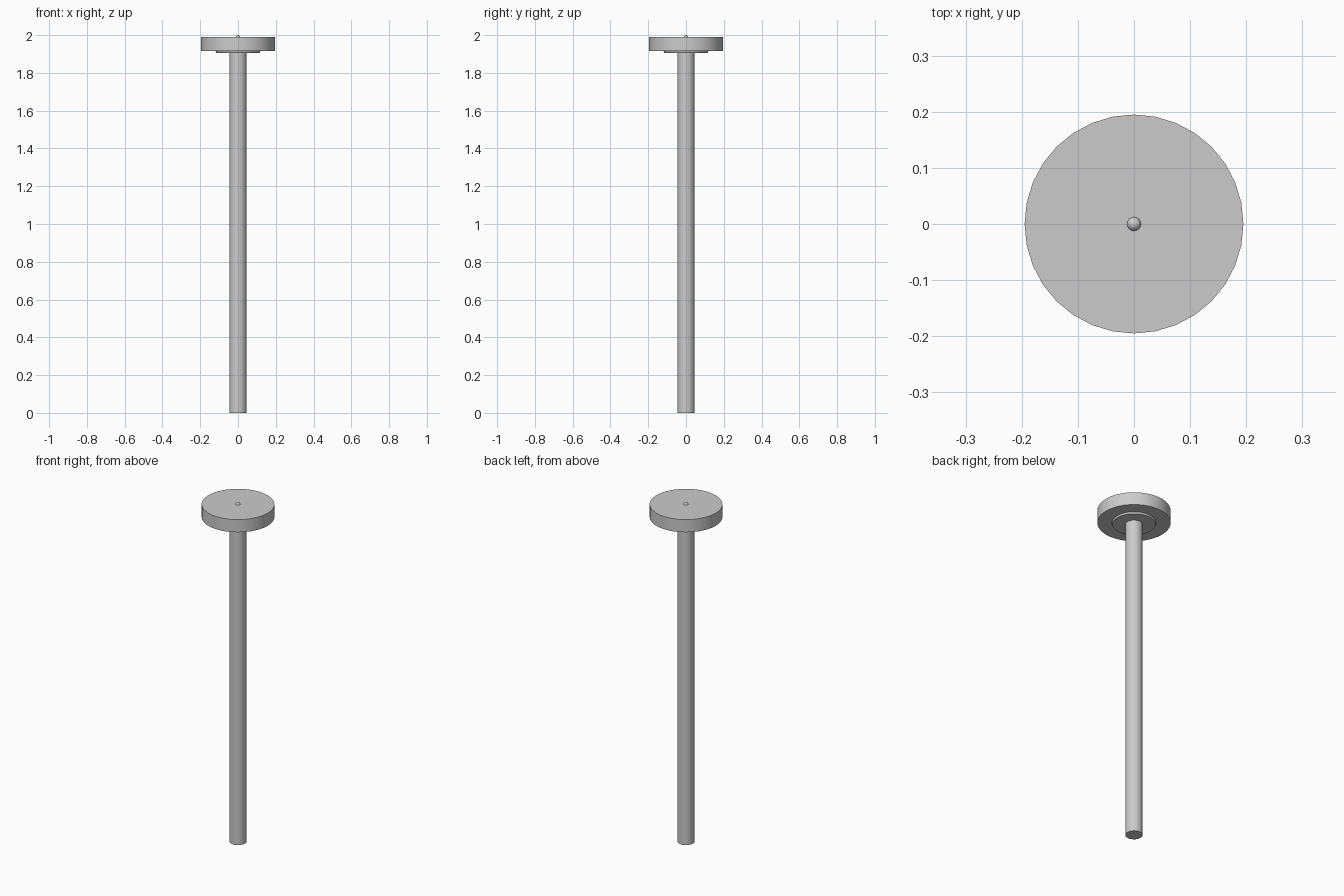
import bpy
import math

cube = bpy.data.objects.get("Cube")
if cube:
    bpy.data.objects.remove(cube, do_unlink=True)

# Single plain grey
grey = bpy.data.materials.new("plain_grey")
grey.use_nodes = True
colour = (0.6, 0.6, 0.6, 1)
grey.diffuse_color = colour
grey.node_tree.nodes["Principled BSDF"].inputs["Base Color"].default_value = colour


def finish(name):
    obj = bpy.context.object
    obj.name = name
    obj.data.materials.append(grey)
    bpy.ops.object.shade_smooth_by_angle(angle=math.radians(30))


def round_part(name, bottom_radius, top_radius, z0, z1):
    bpy.ops.mesh.primitive_cone_add(
        vertices=32, radius1=bottom_radius, radius2=top_radius,
        depth=z1 - z0, location=(0, 0, (z0 + z1) / 2))
    finish(name)


# Pole, thin flange under the disc, and the disc itself
round_part("pole", 0.046, 0.046, 0, 1.92)
round_part("flange", 0.114, 0.12, 1.905, 1.92)
round_part("top_disc", 0.195, 0.195, 1.915, 1.99)

# Small round pin half sunk into the disc
bpy.ops.mesh.primitive_uv_sphere_add(
    segments=32, ring_count=16, radius=0.0125, location=(0, 0, 1.9875))
finish("centre_pin")
